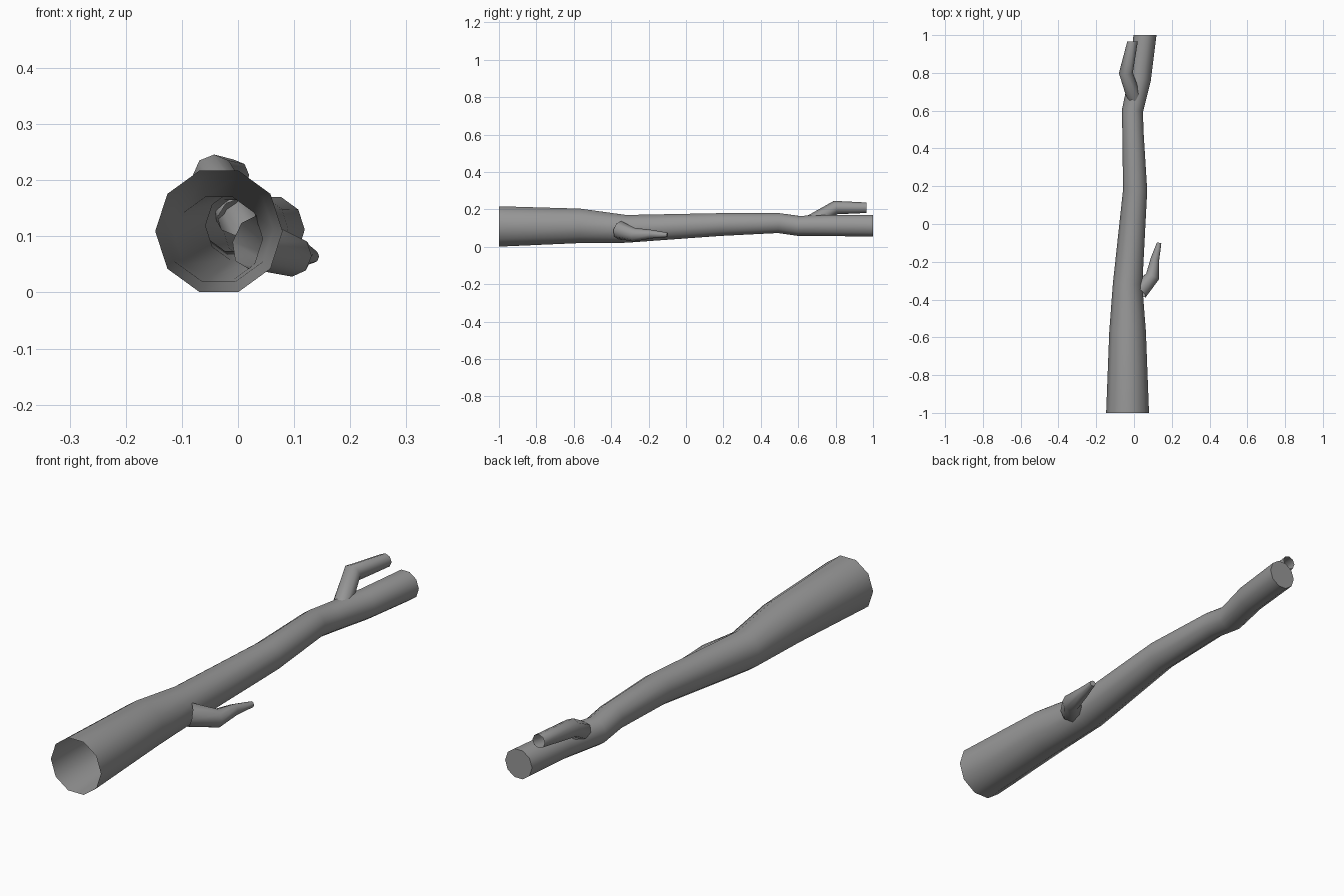
import bpy, bmesh, math
from mathutils import Vector

if "Cube" in bpy.data.objects:
    bpy.data.objects.remove(bpy.data.objects["Cube"])

bark = bpy.data.materials.new("dark_bark")
bark.diffuse_color = (0.31, 0.31, 0.31, 1)
bark.use_nodes = True
bark.node_tree.nodes["Principled BSDF"].inputs["Base Color"].default_value = bark.diffuse_color


def tube(name, stations, sides, cap_end=True, start_dir=None, end_dir=None):
    """Loft a tapering ring along stations of (x, y, z, radius)."""
    pts = [Vector(s[:3]) for s in stations]
    last = len(pts) - 1
    bm = bmesh.new()
    rings = []
    for i, p in enumerate(pts):
        before = (p - pts[i - 1]).normalized() if i > 0 else Vector()
        after = (pts[i + 1] - p).normalized() if i < last else Vector()
        t = (before + after).normalized()
        if i == 0 and start_dir:
            t = Vector(start_dir)
        if i == last and end_dir:
            t = Vector(end_dir)
        side = t.cross(Vector((0, 0, 1))).normalized()
        up = side.cross(t)
        ring = []
        for k in range(sides):
            a = 2 * math.pi * k / sides
            ring.append(bm.verts.new(
                p + stations[i][3] * (side * math.cos(a) + up * math.sin(a))))
        rings.append(ring)
    for r0, r1 in zip(rings, rings[1:]):
        for k in range(sides):
            n = (k + 1) % sides
            bm.faces.new((r0[k], r0[n], r1[n], r1[k]))
    if cap_end:
        bm.faces.new(rings[-1])
    bmesh.ops.recalc_face_normals(bm, faces=bm.faces)
    mesh = bpy.data.meshes.new(name)
    bm.to_mesh(mesh)
    bm.free()
    mesh.materials.append(bark)
    obj = bpy.data.objects.new(name, mesh)
    bpy.context.collection.objects.link(obj)
    bpy.ops.object.select_all(action='DESELECT')
    obj.select_set(True)
    bpy.context.view_layer.objects.active = obj
    bpy.ops.object.shade_smooth_by_angle(angle=math.radians(70))
    return obj


Y = (0, 1, 0)

# Main log: open at the thick front end, capped at the thin back end
tube("trunk", [
    (-0.034, -1.00, 0.109, 0.1135),
    (-0.034, -0.57, 0.112, 0.097),
    (-0.034, -0.32, 0.096, 0.078),
    (0.006, 0.18, 0.119, 0.064),
    (-0.006, 0.495, 0.127, 0.056),
    (-0.008, 0.60, 0.112, 0.056),
    (0.031, 0.77, 0.114, 0.059),
    (0.058, 1.00, 0.112, 0.061),
], 10, start_dir=Y, end_dir=Y)

# Side twig, bent forward along the log
tube("side_branch", [
    (0.026, -0.355, 0.090, 0.049),
    (0.098, -0.278, 0.065, 0.037),
    (0.111, -0.185, 0.068, 0.023),
    (0.133, -0.100, 0.064, 0.012),
], 8)

# Upper twig near the thin end, with an open tip
tube("upper_branch", [
    (0.000, 0.67, 0.135, 0.038),
    (-0.043, 0.80, 0.210, 0.037),
    (-0.008, 0.965, 0.209, 0.028),
], 8, cap_end=False, end_dir=Y)
